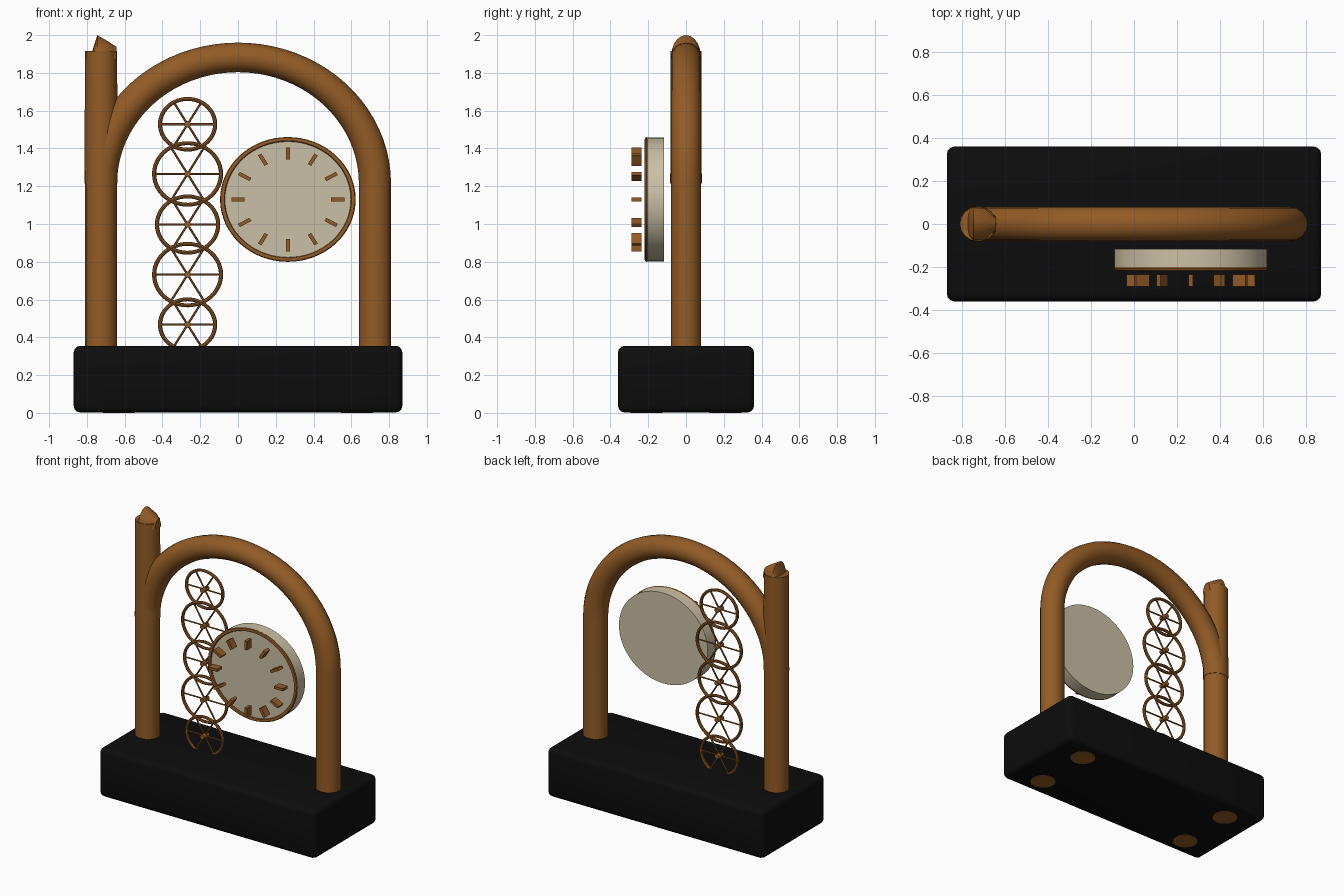
import bpy, bmesh, math
from mathutils import Vector, Matrix

if "Cube" in bpy.data.objects:
    bpy.data.objects.remove(bpy.data.objects["Cube"])

SQUASH = 0.92  # all round parts are slightly flattened in height


def material(name, colour):
    m = bpy.data.materials.new(name)
    m.use_nodes = True
    m.diffuse_color = (*colour, 1)
    m.node_tree.nodes["Principled BSDF"].inputs["Base Color"].default_value = (*colour, 1)
    return m


WOOD = material("warm brown", (0.29, 0.105, 0.019))
IVORY = material("ivory", (0.60, 0.53, 0.38))
BLACK = material("black", (0.004, 0.004, 0.004))


def finish(bm, name, mat, smooth=True, loc=(0, 0, 0), scale=(1, 1, 1)):
    bmesh.ops.recalc_face_normals(bm, faces=bm.faces)
    mesh = bpy.data.meshes.new(name)
    bm.to_mesh(mesh)
    bm.free()
    mesh.materials.append(mat)
    ob = bpy.data.objects.new(name, mesh)
    bpy.context.collection.objects.link(ob)
    ob.location, ob.scale = loc, scale
    if smooth:
        bpy.ops.object.select_all(action="DESELECT")
        ob.select_set(True)
        bpy.context.view_layer.objects.active = ob
        bpy.ops.object.shade_smooth_by_angle(angle=math.radians(40))
    return ob


def add_rod(bm, a, b, radius, sides=8):
    a, b = Vector(a), Vector(b)
    turn = (b - a).to_track_quat("Z", "Y").to_matrix().to_4x4()
    bmesh.ops.create_cone(bm, cap_ends=True, segments=sides, radius1=radius, radius2=radius,
                          depth=(b - a).length, matrix=Matrix.Translation((a + b) / 2) @ turn)


def loft(bm, rings, closed=False):
    loops = [[bm.verts.new(p) for p in ring] for ring in rings]
    pairs = list(zip(loops, loops[1:])) + ([(loops[-1], loops[0])] if closed else [])
    for p, q in pairs:
        for i in range(len(p)):
            j = (i + 1) % len(p)
            bm.faces.new((p[i], p[j], q[j], q[i]))
    if not closed:
        bm.faces.new(loops[0])
        bm.faces.new(loops[-1])


def add_ring(bm, major, minor, depth, segments=48, sides=8):
    """Ring around the y axis."""
    rings = []
    for i in range(segments):
        t = math.tau * i / segments
        ring = []
        for k in range(sides):
            u = math.tau * k / sides
            r = major + minor * math.cos(u)
            ring.append((r * math.cos(t), depth * math.sin(u), r * math.sin(t)))
        rings.append(ring)
    loft(bm, rings, closed=True)


# Base block with rounded edges
bm = bmesh.new()
bmesh.ops.create_cube(bm, size=1)
bmesh.ops.scale(bm, vec=(1.74, 0.72, 0.353), verts=bm.verts)
bmesh.ops.bevel(bm, geom=bm.edges[:], offset=0.035, segments=3, profile=0.5, affect="EDGES")
finish(bm, "base", BLACK, loc=(0, 0, 0.1785))

# Flush feet under the base
for sx in (-1, 1):
    for sy in (-1, 1):
        bm = bmesh.new()
        add_rod(bm, (0, 0, 0), (0, 0, 0.02), 0.085, 24)
        finish(bm, "foot", WOOD, loc=(sx * 0.63, sy * 0.21, 0))

# Arch: straight legs joined by a half circle, swept as a round tube
SPAN, TUBE, SPRING = 0.725, 0.085, 1.215
path = [(-SPAN, -1.0, 0)]
path += [(-SPAN * math.cos(math.pi * i / 40), SPAN * math.sin(math.pi * i / 40), math.pi * i / 40)
         for i in range(41)]
path += [(SPAN, -1.0, math.pi)]
rings = []
for x, z, t in path:
    ring = []
    for k in range(16):
        u = math.tau * k / 16
        out = TUBE * math.cos(u)
        ring.append((x - out * math.cos(t), 0.08 * math.sin(u), z + out * math.sin(t)))
    rings.append(ring)
bm = bmesh.new()
loft(bm, rings)
finish(bm, "arch", WOOD, loc=(0, 0, SPRING), scale=(1, 1, SQUASH))

# Upright post continuing the right leg
bm = bmesh.new()
bmesh.ops.create_cone(bm, cap_ends=True, segments=16, radius1=0.088, radius2=0.085, depth=0.70)
finish(bm, "post", WOOD, loc=(-SPAN, 0, SPRING + 0.35), scale=(1, 0.95, 1))

# Broken tip: half-round ridge, steep on the outside, sloping inwards
bm = bmesh.new()
rings = []
for x, half, low, high in ((-0.772, 0.06, 1.89, 1.915), (-0.745, 0.078, 1.89, 2.0),
                           (-0.69, 0.075, 1.89, 1.968), (-0.642, 0.035, 1.87, 1.937)):
    rings.append([(x, half * math.cos(math.pi * k / 10), low + (high - low) * math.sin(math.pi * k / 10))
                  for k in range(11)])
loft(bm, rings)
finish(bm, "post_tip", WOOD)

# Column of overlapping spoked wheels
for z, radius in ((1.528, 0.157), (1.265, 0.188), (0.997, 0.173), (0.732, 0.188), (0.467, 0.157)):
    bm = bmesh.new()
    add_ring(bm, radius - 0.011, 0.011, 0.011)
    for i in range(3):
        t = math.pi * i / 3
        tip = Vector((math.cos(t), 0, math.sin(t))) * (radius - 0.011)
        add_rod(bm, -tip, tip, 0.006, 6)
    add_rod(bm, (0, -0.03, 0), (0, 0.03, 0), 0.018, 12)
    finish(bm, "spoked_wheel", WOOD, loc=(-0.267, 0, z), scale=(1, 1, SQUASH))

# Clock dial with its rim and hour markers
CLOCK = {"loc": (0.264, 0, 1.13), "scale": (1, 1, SQUASH)}
bm = bmesh.new()
add_rod(bm, (0, -0.2, 0), (0, -0.117, 0), 0.356, 64)
finish(bm, "clock_dial", IVORY, **CLOCK)

bm = bmesh.new()
add_ring(bm, 0.346, 0.013, 0.011, 64)
bmesh.ops.translate(bm, vec=(0, -0.208, 0), verts=bm.verts)
finish(bm, "clock_rim", WOOD, **CLOCK)

for i in range(12):
    bm = bmesh.new()
    place = (Matrix.Rotation(math.tau * i / 12, 4, "Y") @ Matrix.Translation((0.264, -0.262, 0))
             @ Matrix.Diagonal((0.07, 0.055, 0.021, 1)))
    bmesh.ops.create_cube(bm, size=1, matrix=place)
    finish(bm, "hour_marker", WOOD, smooth=False, **CLOCK)
